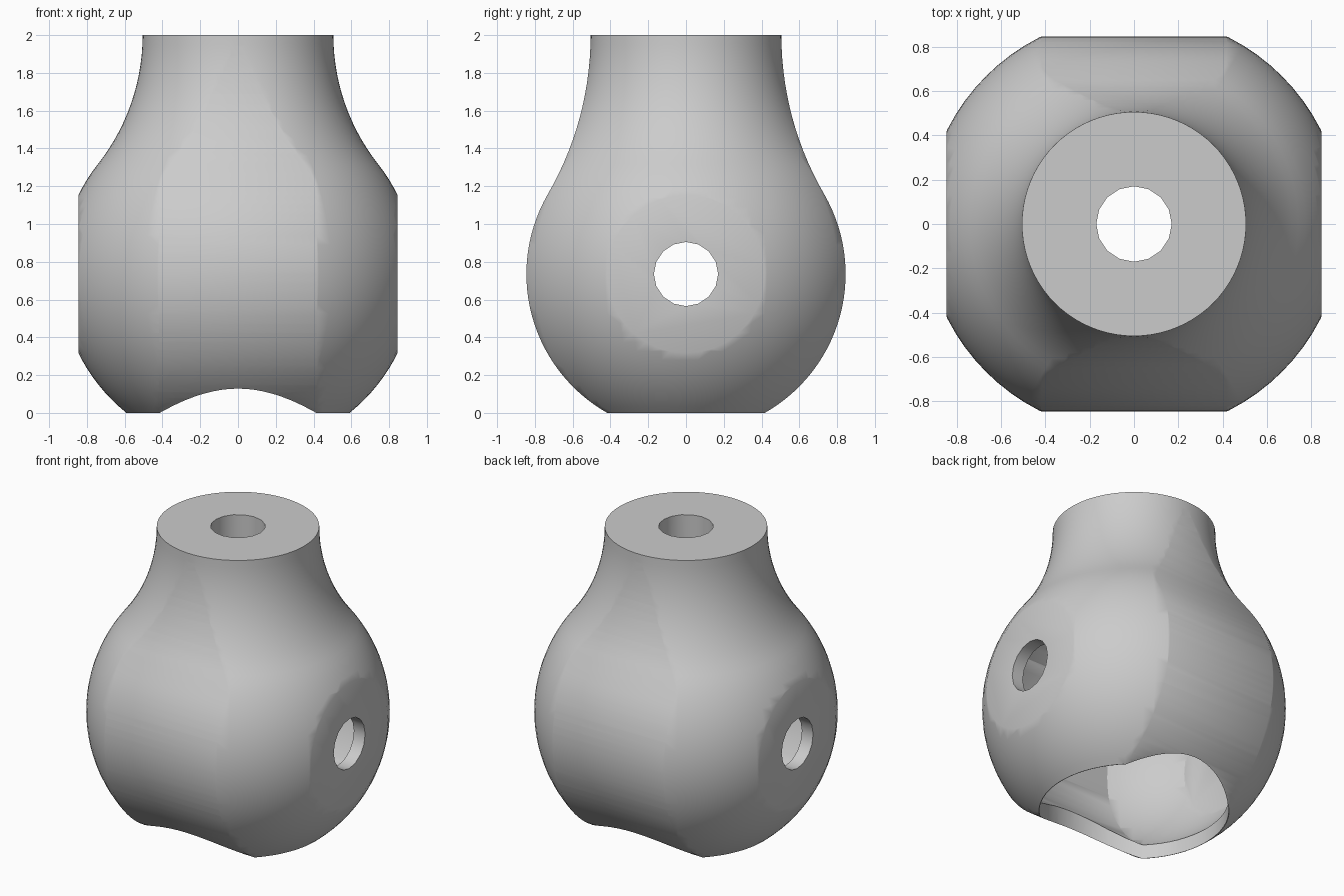
import bpy, bmesh, math
from mathutils import Matrix

cube = bpy.data.objects.get("Cube")
if cube:
    bpy.data.objects.remove(cube, do_unlink=True)

# Main dimensions
CZ = 0.735            # height of the ball centre
FLAT = 0.845          # side flats and barrel radius
BALL = 0.943          # outer ball radius
NECK = 0.505          # neck radius at the top
TOP = 2.0
WALL = 0.085
HOLE = 0.17

grey = bpy.data.materials.new("plain grey")
grey.use_nodes = True
colour = (0.6, 0.6, 0.6, 1.0)
grey.diffuse_color = colour
grey.node_tree.nodes["Principled BSDF"].inputs["Base Color"].default_value = colour


def make_object(name, bm):
    bmesh.ops.recalc_face_normals(bm, faces=bm.faces)
    mesh = bpy.data.meshes.new(name)
    bm.to_mesh(mesh)
    bm.free()
    obj = bpy.data.objects.new(name, mesh)
    bpy.context.collection.objects.link(obj)
    mesh.materials.append(grey)
    return obj


def flared_profile(radius, steps=14):
    """Half outline: round base, then a concave fillet rising to the neck."""
    h = TOP - CZ
    fillet = (NECK**2 + h**2 - radius**2) / (2 * (radius - NECK))
    cx = NECK + fillet
    a0 = math.asin(-CZ / radius)
    a1 = math.atan2(h, cx)
    pts = []
    for i in range(2 * steps + 1):
        a = a0 + (a1 - a0) * i / (2 * steps)
        pts.append((radius * math.cos(a), CZ + radius * math.sin(a)))
    for i in range(1, steps + 1):
        a = math.pi + a1 * (1 - i / steps)
        pts.append((cx + fillet * math.cos(a), TOP + fillet * math.sin(a)))
    return pts


def revolved(name, pts, segments=80):
    bm = bmesh.new()
    rings = []
    for r, z in pts:
        rings.append([bm.verts.new((r * math.cos(2 * math.pi * k / segments),
                                    r * math.sin(2 * math.pi * k / segments), z))
                      for k in range(segments)])
    for low, high in zip(rings, rings[1:]):
        for k in range(segments):
            n = (k + 1) % segments
            bm.faces.new((low[k], low[n], high[n], high[k]))
    bm.faces.new(rings[0])
    bm.faces.new(rings[-1])
    return make_object(name, bm)


def extruded_x(name, outline, half):
    bm = bmesh.new()
    face = bm.faces.new([bm.verts.new((-half, y, z)) for y, z in outline])
    grown = bmesh.ops.extrude_face_region(bm, geom=[face])
    verts = [v for v in grown["geom"] if isinstance(v, bmesh.types.BMVert)]
    bmesh.ops.translate(bm, verts=verts, vec=(2 * half, 0, 0))
    return make_object(name, bm)


def cylinder(name, radius, depth, centre, axis="Z", segments=16):
    bm = bmesh.new()
    m = Matrix.Translation(centre)
    if axis == "X":
        m = m @ Matrix.Rotation(math.pi / 2, 4, "Y")
    bmesh.ops.create_cone(bm, cap_ends=True, segments=segments, radius1=radius,
                          radius2=radius, depth=depth, matrix=m)
    return make_object(name, bm)


def combine(target, tool, operation):
    tool.hide_render = True
    mod = target.modifiers.new("cut", "BOOLEAN")
    mod.operation = operation
    mod.solver = "EXACT"
    mod.object = tool
    bpy.context.view_layer.objects.active = target
    bpy.ops.object.modifier_apply(modifier=mod.name)
    bpy.data.objects.remove(tool, do_unlink=True)


# Outer shell: a turned ball and neck, trimmed by a barrel running along x
body = revolved("socket_body", flared_profile(BALL))
side = flared_profile(FLAT)
side = [(side[0][0] - 0.04, -0.05)] + side + [(NECK, TOP + 0.05)]
outline = side + [(-y, z) for y, z in reversed(side)]
combine(body, extruded_x("barrel_trim", outline, FLAT), "INTERSECT")

# Hollow inside, following the shell at an even wall thickness
bm = bmesh.new()
bmesh.ops.create_uvsphere(bm, u_segments=64, v_segments=32, radius=BALL - WALL * 0.87,
                          matrix=Matrix.Translation((0, 0, CZ)))
cavity = make_object("cavity", bm)
combine(cavity, cylinder("cavity_trim", FLAT - WALL, 2 * (FLAT - WALL),
                         (0, 0, CZ), "X", 64), "INTERSECT")
combine(body, cavity, "DIFFERENCE")

# Round opening underneath, pin hole across, bore down through the neck
combine(body, cylinder("base_opening", 0.588, 0.6, (0, 0, 0.1), "Z", 80), "DIFFERENCE")
combine(body, cylinder("pin_hole", HOLE, 3.0, (0, 0, CZ), "X"), "DIFFERENCE")
combine(body, cylinder("neck_bore", HOLE, 1.4, (0, 0, 1.7)), "DIFFERENCE")

# Soft shading with crisp rims
bpy.ops.object.select_all(action="DESELECT")
body.select_set(True)
bpy.context.view_layer.objects.active = body
bpy.ops.object.shade_smooth_by_angle(angle=math.radians(30))
